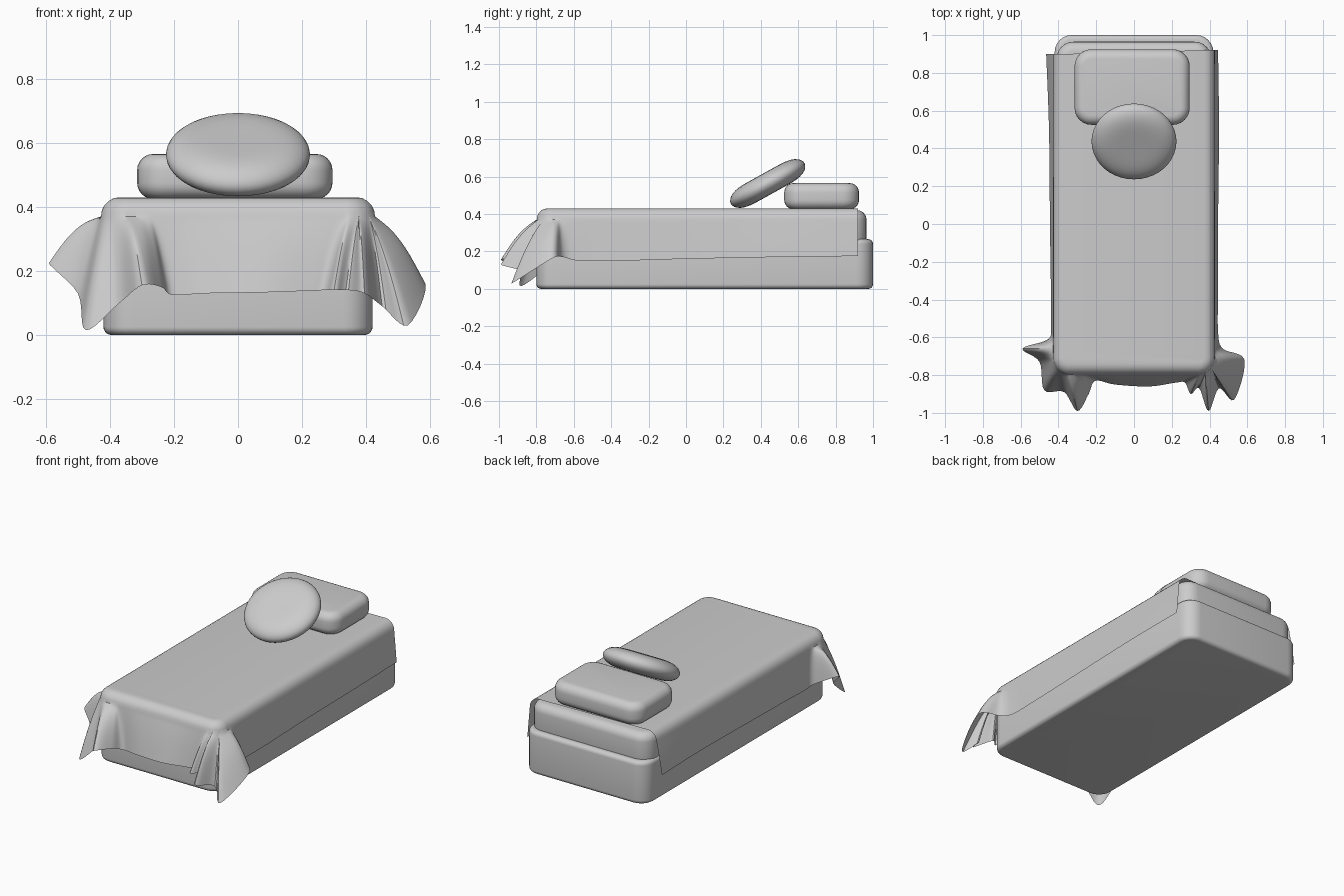
import bpy, bmesh, math
from mathutils import Vector, Matrix

cube = bpy.data.objects.get("Cube")
if cube:
    bpy.data.objects.remove(cube, do_unlink=True)


def finish(name, bm):
    bmesh.ops.recalc_face_normals(bm, faces=bm.faces)
    mesh = bpy.data.meshes.new(name)
    bm.to_mesh(mesh)
    bm.free()
    obj = bpy.data.objects.new(name, mesh)
    bpy.context.collection.objects.link(obj)
    bpy.ops.object.select_all(action='DESELECT')
    obj.select_set(True)
    bpy.context.view_layer.objects.active = obj
    bpy.ops.object.shade_smooth_by_angle(angle=math.radians(40))
    return obj


def bridge(bm, a, b, closed):
    n = len(a)
    for i in range(n if closed else n - 1):
        j = (i + 1) % n
        bm.faces.new((a[i], a[j], b[j], b[i]))


def slab(name, x, y, z, corner, bottom, top, steps=6):
    """Box with rounded corners in plan and rolled bottom and top edges."""
    bm = bmesh.new()
    cx, cy = (x[0] + x[1]) / 2, (y[0] + y[1]) / 2
    hx, hy = (x[1] - x[0]) / 2 - corner, (y[1] - y[0]) / 2 - corner
    quarter = [math.pi / 2 * i / steps for i in range(steps + 1)]
    levels = [(bottom * (1 - math.sin(a)), z[0] + bottom * (1 - math.cos(a))) for a in quarter]
    levels += [(top * (1 - math.cos(a)), z[1] - top * (1 - math.sin(a))) for a in quarter]
    rings = []
    for inset, height in levels:
        r = corner - inset
        ring = []
        for k, (sx, sy) in enumerate(((1, 1), (-1, 1), (-1, -1), (1, -1))):
            for q in quarter:
                a = q + k * math.pi / 2
                ring.append(bm.verts.new((cx + sx * hx + r * math.cos(a),
                                          cy + sy * hy + r * math.sin(a), height)))
        rings.append(ring)
    for a, b in zip(rings, rings[1:]):
        bridge(bm, a, b, True)
    bm.faces.new(rings[0])
    bm.faces.new(rings[-1])
    return finish(name, bm)


# Bed base, mattress and pillow
slab("bed_base", (-.42, .42), (-.8, 1), (0, .265), .09, .025, .025)
slab("mattress", (-.41, .41), (-.77, .965), (.24, .42), .09, .03, .05)
slab("pillow", (-.315, .295), (.525, .925), (.425, .565), .09, .05, .05)

# Round cushion leaning on the pillow, slightly dimpled in the middle
bm = bmesh.new()
bmesh.ops.create_uvsphere(bm, u_segments=40, v_segments=20, radius=1)
for v in bm.verts:
    flat = math.hypot(v.co.x, v.co.y)
    spread = .225 * flat ** .85 / max(flat, .001)
    v.co = Vector((v.co.x * spread, v.co.y * spread,
                   .078 * v.co.z * (1 - .26 * v.co.z ** 4)))
bm.transform(Matrix.Translation((0, .437, .563)) @ Matrix.Rotation(math.radians(29), 4, 'X'))
finish("round_cushion", bm)

# Blanket hem: right side, gathered corner, front, gathered corner, left side
hem = [(-.465, .9, .175), (-.45, .5, .17), (-.445, 0, .16), (-.44, -.35, .15),
       (-.44, -.53, .145), (-.455, -.61, .16), (-.59, -.66, .225), (-.5, -.73, .13),
       (-.475, -.88, .015), (-.37, -.89, .1), (-.3, -.99, .155), (-.24, -.9, .15),
       (-.205, -.83, .125), (-.1, -.85, .13), (.08, -.86, .133), (.22, -.84, .138),
       (.27, -.84, .14), (.3, -.9, .14), (.345, -.87, .14), (.395, -.99, .13),
       (.45, -.87, .09), (.53, -.93, .03), (.585, -.72, .16), (.47, -.66, .17),
       (.445, -.57, .15), (.445, -.35, .15), (.445, 0, .16), (.45, .5, .17), (.445, .92, .175)]
hem = [Vector(p) for p in hem]


def smooth_path(pts, steps):
    """Catmull-Rom curve through the points."""
    out = []
    ext = [pts[0]] + pts + [pts[-1]]
    for a, b, c, d in zip(ext, ext[1:], ext[2:], ext[3:]):
        for i in range(steps):
            t = i / steps
            out.append(b + (c - a) * t / 2 + (a - b * 2.5 + c * 2 - d / 2) * t ** 2
                       + ((b - c) * 1.5 + (d - a) / 2) * t ** 3)
    return out + [pts[-1]]


# Blanket: each column rolls over the mattress edge, then falls to the hem
bm = bmesh.new()
ROLL, FALL = 5, 10
columns = []
for low in smooth_path(hem, 6):
    wide = Vector((low.x * 1.2, low.y, 0))
    core = Vector((max(-.34, min(.34, wide.x)), max(-.71, wide.y), 0))
    out = (wide - core).normalized()
    column = []
    for i in range(ROLL + 1):
        a = math.pi / 2 * i / ROLL
        column.append(core + out * (.03 + .058 * math.sin(a))
                      + Vector((0, 0, .37 + .06 * math.cos(a))))
    shoulder = column[-1]
    for i in range(1, FALL + 1):
        t = i / FALL
        point = shoulder.lerp(low, t)
        point.z += .03 * math.sin(math.pi * t) * min(1, (low - shoulder).xy.length / .15)
        column.append(point)
    columns.append([bm.verts.new(p) for p in column])
for a, b in zip(columns, columns[1:]):
    bridge(bm, a, b, False)
bm.faces.new([c[0] for c in columns])
finish("blanket", bm)
